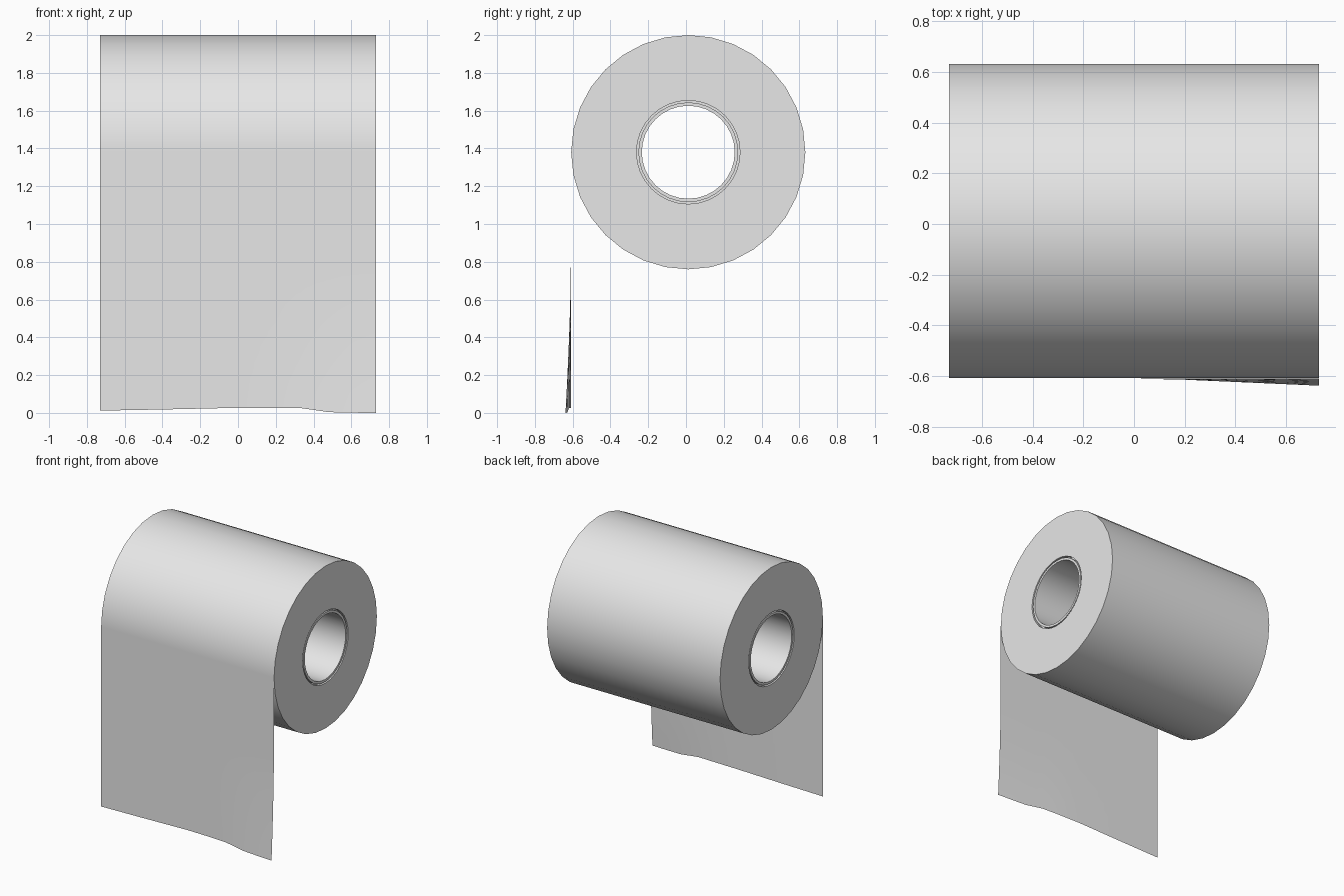
import bpy, bmesh, math

cube = bpy.data.objects.get("Cube")
if cube:
    bpy.data.objects.remove(cube, do_unlink=True)

CY, CZ = 0.012, 1.38          # roll axis, parallel to x
R_OUT, R_BORE, R_HOLE = 0.62, 0.274, 0.246
HALF = 0.73                   # half the roll width

paper = bpy.data.materials.new("paper_grey")
paper.use_nodes = True
paper.diffuse_color = (0.8, 0.8, 0.8, 1)
paper.node_tree.nodes["Principled BSDF"].inputs["Base Color"].default_value = (0.8, 0.8, 0.8, 1)


def finish(name, bm):
    """Turn a bmesh into a smooth-shaded object with sharp rims."""
    mesh = bpy.data.meshes.new(name)
    bm.to_mesh(mesh)
    bm.free()
    mesh.materials.append(paper)
    obj = bpy.data.objects.new(name, mesh)
    bpy.context.collection.objects.link(obj)
    for p in mesh.polygons:
        p.use_smooth = True
    mesh.set_sharp_from_angle(angle=math.radians(35))
    return obj


def lathe(name, profile, sides):
    """Revolve a closed (x, radius) profile around the roll axis."""
    bm = bmesh.new()
    rings = []
    for i in range(sides):
        a = 2 * math.pi * i / sides
        rings.append([bm.verts.new((x, CY - r * math.cos(a), CZ + r * math.sin(a)))
                      for x, r in profile])
    n = len(profile)
    for i in range(sides):
        a, b = rings[i], rings[(i + 1) % sides]
        for j in range(n):
            k = (j + 1) % n
            bm.faces.new((a[j], a[k], b[k], b[j]))
    bmesh.ops.recalc_face_normals(bm, faces=bm.faces)
    return finish(name, bm)


# Wound paper
lathe("paper_roll", [(-HALF, R_BORE), (-HALF, R_OUT), (HALF, R_OUT), (HALF, R_BORE)], 32)

# Cardboard core, with a narrow groove around each end
E, G = HALF - 0.002, HALF - 0.025
lathe("core_tube", [(-E, R_HOLE), (-E, 0.264), (-G, 0.264), (-G, R_BORE + 0.002),
                    (G, R_BORE + 0.002), (G, 0.264), (E, 0.264), (E, R_HOLE)], 32)

# Hanging sheet: uneven torn bottom edge, left lower corner lifting forward
EDGE = [(-HALF, 0.012), (-0.4, 0.018), (0.0, 0.027), (0.2, 0.027), (0.33, 0.026),
        (0.40, 0.016), (0.48, 0.004), (0.6, 0.001), (HALF, 0.0)]
ROWS = 14
bm = bmesh.new()
grid = []
for x, bottom in EDGE:
    column = []
    for j in range(ROWS + 1):
        t = j / ROWS
        z = CZ + (bottom - CZ) * t
        side = max(0.0, (x - 0.1) / (HALF - 0.1))
        drop = max(0.0, (t - 0.45) / 0.55)
        column.append(bm.verts.new((x, CY - R_OUT - 0.002 - 0.028 * side * drop ** 1.5, z)))
    grid.append(column)
for a, b in zip(grid, grid[1:]):
    for j in range(ROWS):
        bm.faces.new((a[j], a[j + 1], b[j + 1], b[j]))
finish("hanging_sheet", bm)
